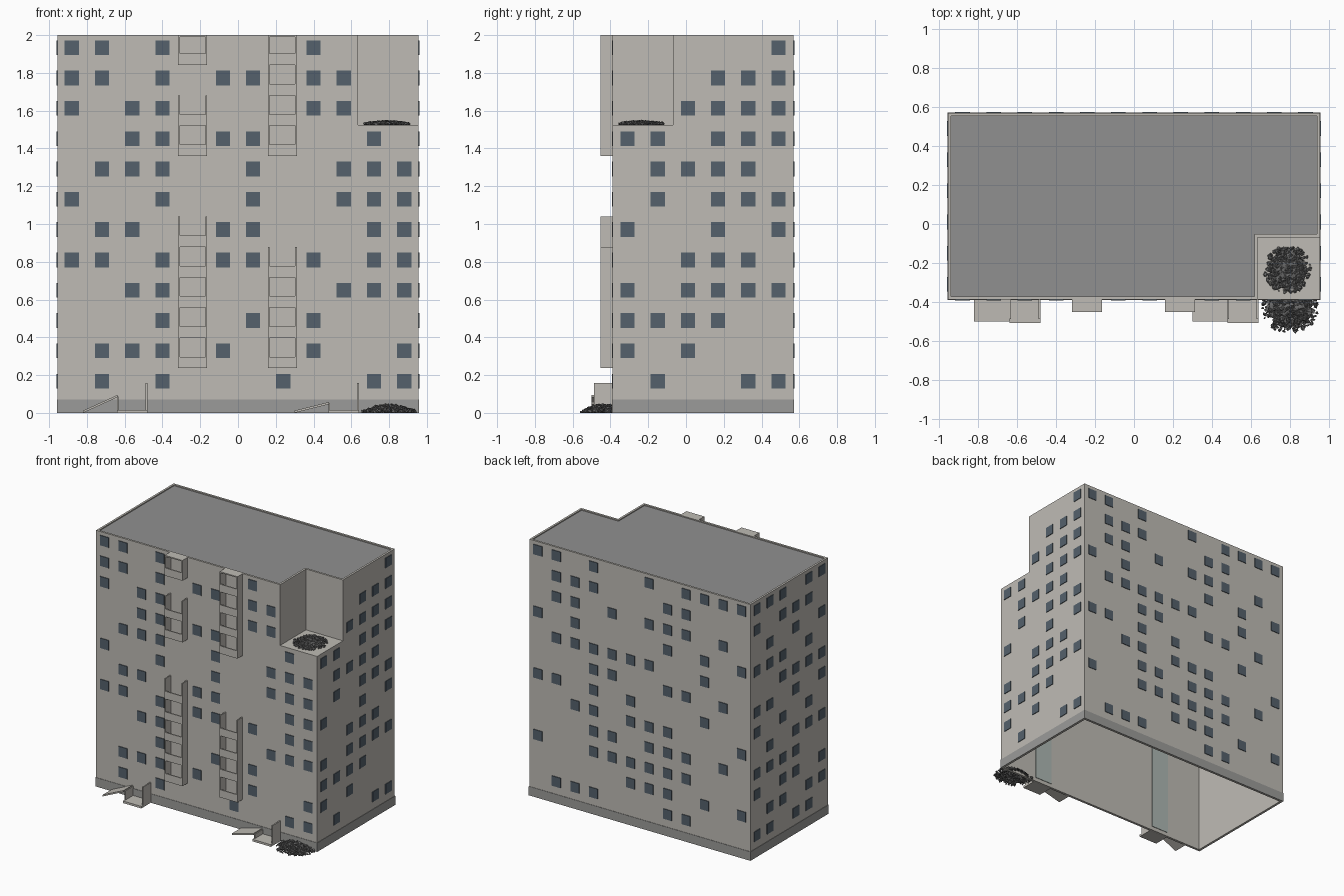
import bpy, bmesh, math, random
from mathutils import Vector, Matrix

if "Cube" in bpy.data.objects:
    bpy.data.objects.remove(bpy.data.objects["Cube"])

random.seed(7)
X, Y0, Y1, H = 0.955, -0.388, 0.57, 2.0      # wall planes and height
CX, CY, CZ = 0.635, -0.068, 1.525            # missing top corner
FLOOR = 0.1605


def mat(name, r, g, b):
    m = bpy.data.materials.new(name)
    m.diffuse_color = (r, g, b, 1)
    m.use_nodes = True
    m.node_tree.nodes["Principled BSDF"].inputs["Base Color"].default_value = m.diffuse_color
    return m


WALL = mat("concrete", 0.52, 0.50, 0.46)
BAND = mat("plinth_grey", 0.33, 0.33, 0.32)
ROOF = mat("roof_grey", 0.28, 0.28, 0.28)
GLASS = mat("window_glass", 0.09, 0.12, 0.15)
STAIR = mat("stairwell_glass", 0.42, 0.48, 0.45)
DEBRIS = mat("debris", 0.14, 0.14, 0.14)


def finish(name, bm, m):
    me = bpy.data.meshes.new(name)
    bm.to_mesh(me)
    bm.free()
    ob = bpy.data.objects.new(name, me)
    bpy.context.collection.objects.link(ob)
    me.materials.append(m)
    return ob


def add_box(bm, x0, x1, y0, y1, z0, z1):
    mtx = Matrix.Translation(((x0 + x1) / 2, (y0 + y1) / 2, (z0 + z1) / 2))
    mtx = mtx @ Matrix.Diagonal((x1 - x0, y1 - y0, z1 - z0, 1))
    bmesh.ops.create_cube(bm, size=1, matrix=mtx)


def boxes(name, m, items):
    bm = bmesh.new()
    for it in items:
        add_box(bm, *it)
    return finish(name, bm, m)


def prism(bm, pts, vec):
    f = bm.faces.new([bm.verts.new(p) for p in pts])
    r = bmesh.ops.extrude_face_region(bm, geom=[f])
    bmesh.ops.translate(bm, vec=vec, verts=[v for v in r["geom"] if isinstance(v, bmesh.types.BMVert)])
    bmesh.ops.recalc_face_normals(bm, faces=bm.faces)


# Hollow wall shell, open below, with the top corner missing
bm = bmesh.new()
for pts in (
    [(-X, Y0, 0), (X, Y0, 0), (X, Y0, CZ), (CX, Y0, CZ), (CX, Y0, H), (-X, Y0, H)],
    [(X, Y0, 0), (X, Y1, 0), (X, Y1, H), (X, CY, H), (X, CY, CZ), (X, Y0, CZ)],
    [(X, Y1, 0), (-X, Y1, 0), (-X, Y1, H), (X, Y1, H)],
    [(-X, Y1, 0), (-X, Y0, 0), (-X, Y0, H), (-X, Y1, H)],
    [(CX, Y0, CZ), (CX, CY, CZ), (CX, CY, H), (CX, Y0, H)],
    [(CX, CY, CZ), (X, CY, CZ), (X, CY, H), (CX, CY, H)],
    [(CX, Y0, CZ), (X, Y0, CZ), (X, CY, CZ), (CX, CY, CZ)],
):
    bm.faces.new([bm.verts.new(p) for p in pts])
bmesh.ops.remove_doubles(bm, verts=bm.verts, dist=1e-5)
walls = finish("walls", bm, WALL)
sol = walls.modifiers.new("thickness", "SOLIDIFY")
sol.solidify_mode = "NON_MANIFOLD"
sol.nonmanifold_thickness_mode = "CONSTRAINTS"
sol.thickness, sol.offset = 0.016, -1

# Sunken roof behind the thin parapet
t = 0.015
bm = bmesh.new()
prism(bm, [(x, y, 1.975) for x, y in ((-X + t, Y0 + t), (CX - t, Y0 + t), (CX - t, CY + t),
                                     (X - t, CY + t), (X - t, Y1 - t), (-X + t, Y1 - t))], (0, 0, 0.017))
finish("roof", bm, ROOF)

# Plinth band around the foot
p = 0.003
boxes("plinth", BAND, [(-X - p, X + p, Y0 - p, Y0, 0, 0.07), (-X - p, X + p, Y1, Y1 + p, 0, 0.07),
                       (-X - p, -X, Y0, Y1, 0, 0.07), (X, X + p, Y0, Y1, 0, 0.07)])

# Windows: one string per floor from the bottom, each hex digit is a column
FRONT = "137ab 12358b 368 239ab 013568ab 1256ab 0369ab 1236 9ab".replace("6 9ab", "69ab").split()
FRONT += "2356a 02389 0135689 0138".split()
RIGHT = "145 02 0123 02345 234 035 1345 1234 01345 2345 345 5".split()
BACK = "12378 5679b 0345678 34678a 23567b 01359 3478a 1234569 0279b 124678a 12378 013689ab".split()
LEFT = "0134 1245 0235 0123 1345 024 0135 2345 0124 135 0234 01245".split()


def windows(name, rows, place):
    items = []
    for k, row in enumerate(rows):
        z = 0.168 + FLOOR * k
        for c in row:
            items.append((*place(0.16 * int(c, 16)), z - 0.039, z + 0.039))
    boxes(name, GLASS, items)


w, d, s = 0.0375, 0.005, 0.004               # half width, projection, embedding
windows("front_windows", FRONT, lambda u: (u - 0.88 - w, u - 0.88 + w, Y0 - d, Y0 + s))
windows("back_windows", BACK, lambda u: (0.88 - u - w, 0.88 - u + w, Y1 - s, Y1 + d))
windows("right_windows", RIGHT, lambda u: (X - s, X + d, u - 0.31 - w, u - 0.31 + w))
windows("left_windows", LEFT, lambda u: (-X - d, -X + s, 0.49 - u - w, 0.49 - u + w))

# Stacked balconies, some storeys fallen away
for side, x, floors in (("left", -0.24, (1, 2, 3, 4, 5, 8, 9, 11)), ("right", 0.235, (1, 2, 3, 4, 8, 9, 10, 11))):
    items = []
    f, hw, th = -0.452, 0.077, 0.009
    for k in floors:
        z = 0.076 + FLOOR * k
        top = min(z + FLOOR, H)
        for sx in (-1, 1):
            a, b = sorted((x + sx * hw, x + sx * (hw - th)))
            items.append((a, b, f, Y0, z, top))
        items.append((x - hw + th, x + hw - th, f, f + th, z, z + 0.06))
        items.append((x - hw + th, x + hw - th, f + th, Y0, z, z + 0.008))
        if k == 11:
            items.append((x - hw + th, x + hw - th, f, Y0, top - 0.009, top))
    boxes(side + "_balconies", WALL, items)

# Ruined porches: floor, one standing wall, one broken wall with the canopy leaning on it
for side, x, h in (("left", -0.56, 0.095), ("right", 0.56, 0.058)):
    boxes(side + "_porch", WALL, [(x - 0.08, x + 0.08, -0.508, Y0, 0, 0.016),
                                  (x + 0.07, x + 0.08, -0.488, Y0, 0.016, 0.157),
                                  (x - 0.08, x - 0.072, -0.488, Y0, 0.016, h - 0.008)])
    bm = bmesh.new()
    prism(bm, [(x - 0.26, -0.5, 0), (x - 0.078, -0.5, h - 0.012), (x - 0.078, -0.5, h), (x - 0.26, -0.5, 0.012)],
          (0, -Y0 * -1 + 0.5, 0))
    finish(side + "_fallen_canopy", bm, WALL)
    boxes(side + "_stairwell_lining", STAIR, [(x - 0.075, x + 0.075, Y0 + 0.014, Y0 + 0.02, 0.03, 1.5)])


# Rubble heaps: a lumpy mound with angular chunks on it
def rubble(name, cx, cy, z, rx, ry, h, ymin, ymax, count, core):
    bm = bmesh.new()
    if core:
        bmesh.ops.create_icosphere(bm, subdivisions=4, radius=1)
        bmesh.ops.bisect_plane(bm, geom=bm.verts[:] + bm.edges[:] + bm.faces[:], plane_co=(0, 0, 0),
                               plane_no=(0, 0, -1), clear_outer=True)
        for v in bm.verts:
            j = random.uniform(0.7, 1.05)
            v.co = (cx + v.co.x * rx * 0.85 * j, cy + v.co.y * ry * 0.85 * j,
                    z + v.co.z * h * 0.85 * random.uniform(0.6, 1))
    for i in range(count):
        a, q = random.uniform(0, math.tau), random.random() ** 0.6
        px, py = cx + rx * q * math.cos(a), cy + ry * q * math.sin(a)
        if not ymin < py < ymax:
            continue
        r = random.uniform(0.004, 0.011)
        pz = z + r * 0.5 + max(0, h - 2 * r) * (1 - q * q) * random.uniform(0.5, 1)
        rot = Matrix.Rotation(random.uniform(0, 6), 4, Vector((random.random(), random.random(), 0.3)).normalized())
        g = bmesh.ops.create_icosphere(bm, subdivisions=1, radius=r, matrix=Matrix.Translation((px, py, pz)) @ rot)
        for v in g["verts"]:
            v.co += Vector([random.uniform(-0.4, 0.4) * r for _ in range(3)])
            v.co.z = max(v.co.z, z)
    finish(name, bm, DEBRIS)


rubble("ground_rubble", 0.80, -0.43, 0, 0.145, 0.13, 0.055, -0.56, -0.36, 420, True)
rubble("ledge_rubble", 0.79, -0.235, CZ, 0.118, 0.12, 0.03, -0.375, -0.08, 420, True)
